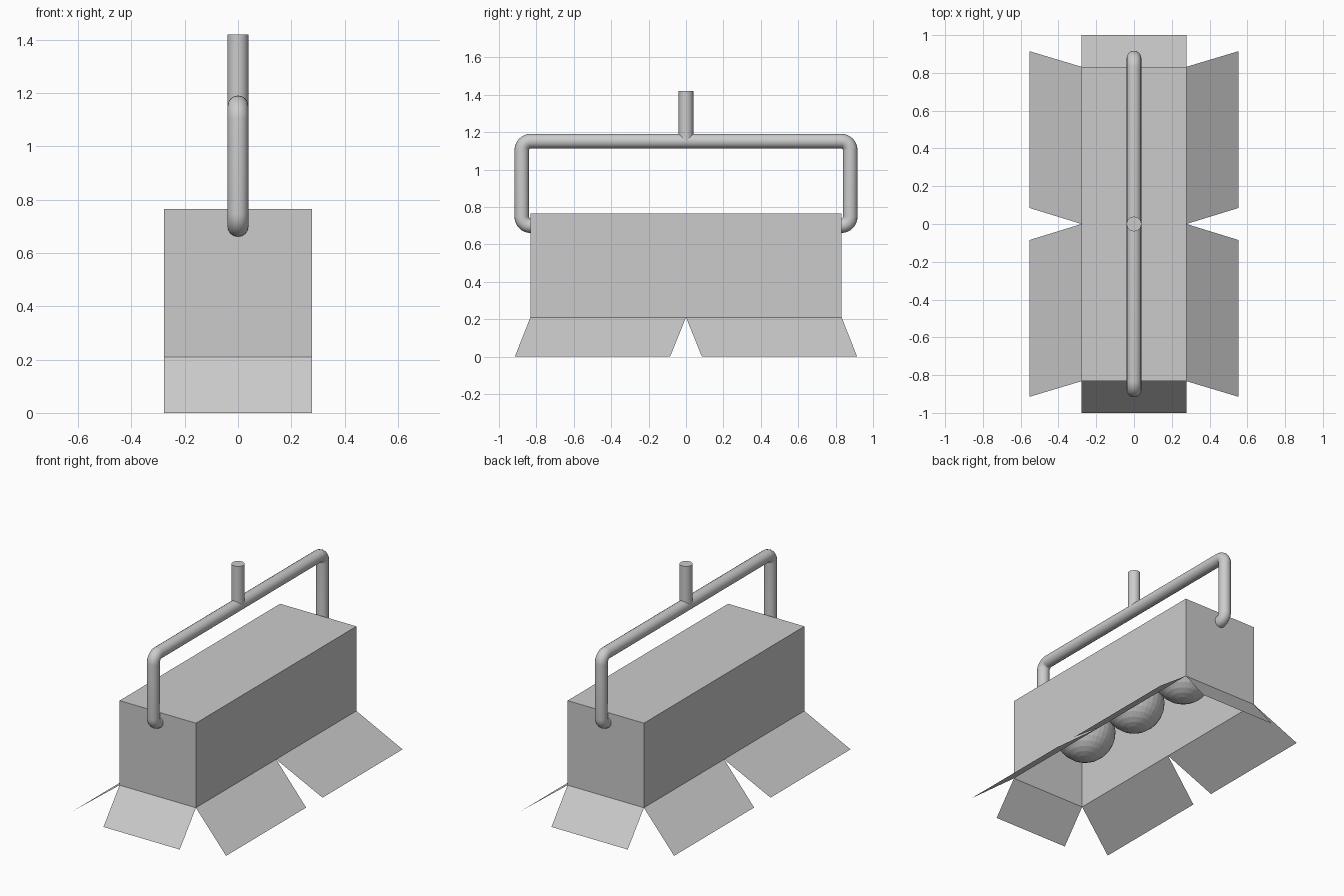
import bpy, bmesh, math

if "Cube" in bpy.data.objects:
    bpy.data.objects.remove(bpy.data.objects["Cube"])

grey = bpy.data.materials.new("plain grey")
grey.diffuse_color = (0.6, 0.6, 0.6, 1)
grey.use_nodes = True
grey.node_tree.nodes["Principled BSDF"].inputs["Base Color"].default_value = grey.diffuse_color

W, L, Z0, Z1 = 0.277, 0.832, 0.21, 0.765   # housing half sizes, rim and roof heights


def sheet(name, verts, faces):
    me = bpy.data.meshes.new(name)
    me.from_pydata(verts, [], faces)
    me.materials.append(grey)
    ob = bpy.data.objects.new(name, me)
    bpy.context.collection.objects.link(ob)
    return ob


# lamp housing: a thin box, open underneath
box = sheet("lamp_housing",
            [(x * W, y * L, z) for z in (Z0, Z1) for x, y in ((-1, -1), (1, -1), (1, 1), (-1, 1))],
            [(4, 5, 6, 7)] + [(i, (i + 1) % 4, (i + 1) % 4 + 4, i + 4) for i in range(4)])

# hinged flaps: two slanted ones per long side, one per end
for s, side in ((-1, "left"), (1, "right")):
    for t, end in ((-1, "front"), (1, "back")):
        v = [(s * W, 0, Z0), (s * W, t * L, Z0),
             (s * 0.554, t * 0.915, 0), (s * 0.554, t * 0.085, 0)]
        sheet(f"{side}_{end}_flap", v, [(0, 1, 2, 3) if s * t < 0 else (3, 2, 1, 0)])
for t, end in ((-1, "front"), (1, "back")):
    v = [(-W, t * L, Z0), (W, t * L, Z0), (W, t, 0), (-W, t, 0)]
    sheet(f"{end}_flap", v, [(0, 1, 2, 3) if t > 0 else (3, 2, 1, 0)])

# three round bulbs inside
for i in (-1, 0, 1):
    bpy.ops.mesh.primitive_uv_sphere_add(segments=32, ring_count=16, radius=0.19,
                                         location=(0, i * 0.475, 0.485))
    bulb = bpy.context.object
    bulb.name = f"bulb_{i + 2}"
    bulb.data.materials.append(grey)


# bent tube handle
def arc(cy, cz, r, a0, a1, n=8):
    return [(cy + r * math.cos(math.radians(a0 + (a1 - a0) * k / n)),
             cz + r * math.sin(math.radians(a0 + (a1 - a0) * k / n))) for k in range(n + 1)]


R, HY, HT, HB = 0.048, 0.878, 1.152, 0.70
half = [(L - 0.02, HB)] + arc(HY - R, HB + R, R, -90, 0) + arc(HY - R, HT - R, R, 0, 90)
path = half + [(-y, z) for y, z in reversed(half)]
cu = bpy.data.curves.new("handle", "CURVE")
cu.dimensions = "3D"
cu.bevel_depth = 0.039
cu.bevel_resolution = 6
cu.use_fill_caps = True
sp = cu.splines.new("POLY")
sp.points.add(len(path) - 1)
for p, (y, z) in zip(sp.points, path):
    p.co = (0, y, z, 1)
handle = bpy.data.objects.new("handle", cu)
bpy.context.collection.objects.link(handle)
bpy.ops.object.select_all(action="DESELECT")
handle.select_set(True)
bpy.context.view_layer.objects.active = handle
bpy.ops.object.convert(target="MESH")
handle = bpy.context.object
handle.name = "handle"
handle.data.materials.clear()
handle.data.materials.append(grey)
bpy.ops.object.shade_smooth_by_angle(angle=math.radians(35))

# mounting stem on top
bpy.ops.mesh.primitive_cylinder_add(vertices=32, radius=0.039, depth=0.27, location=(0, 0, 1.285))
stem = bpy.context.object
stem.name = "mounting_stem"
stem.data.materials.append(grey)
bpy.ops.object.shade_smooth_by_angle(angle=math.radians(35))
